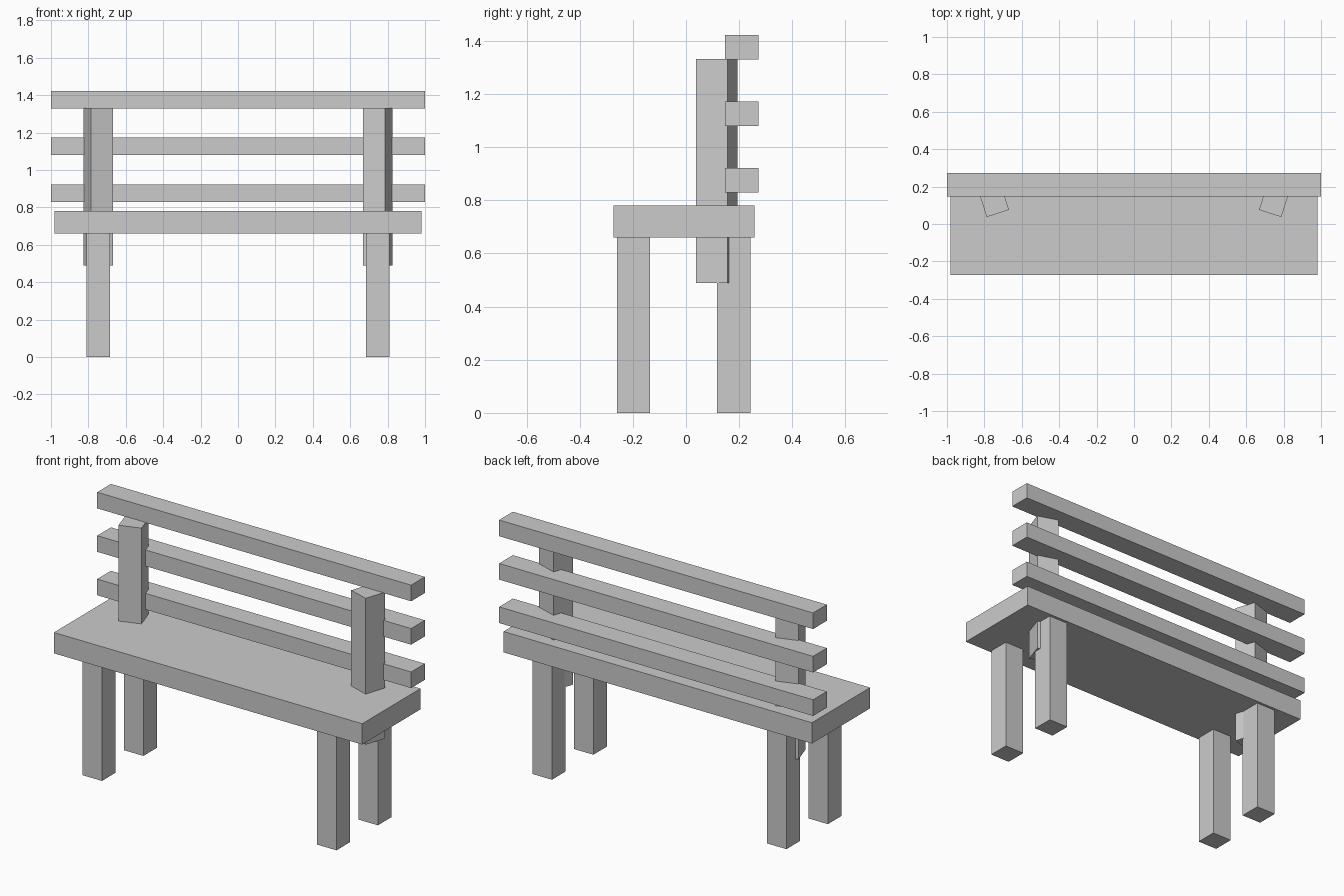
import bpy
from math import radians

if "Cube" in bpy.data.objects:
    bpy.data.objects.remove(bpy.data.objects["Cube"])


def box(name, center, size, turn=0):
    """Add a box with the given centre, full size and turn about z."""
    bpy.ops.mesh.primitive_cube_add(size=1, location=center,
                                    rotation=(0, 0, radians(turn)))
    ob = bpy.context.object
    ob.name = name
    ob.scale = size
    bpy.ops.object.transform_apply(location=False, rotation=False, scale=True)
    return ob


# Seat board
box("seat", (0, -0.0075, 0.72), (1.964, 0.53, 0.12))

# Three backrest slats
for i, z in enumerate((0.876, 1.126, 1.376)):
    box(f"back_slat_{i + 1}", (0, 0.2095, z), (2.0, 0.125, 0.093))

# Legs and turned backrest posts, mirrored left and right
for side, s in (("left", -1), ("right", 1)):
    box(f"{side}_front_leg", (s * 0.747, -0.1975, 0.335), (0.125, 0.125, 0.67))
    box(f"{side}_rear_leg", (s * 0.747, 0.1795, 0.335), (0.125, 0.125, 0.67))
    box(f"{side}_back_post", (s * 0.747, 0.116, 0.91), (0.125, 0.125, 0.843),
        -s * 18)
